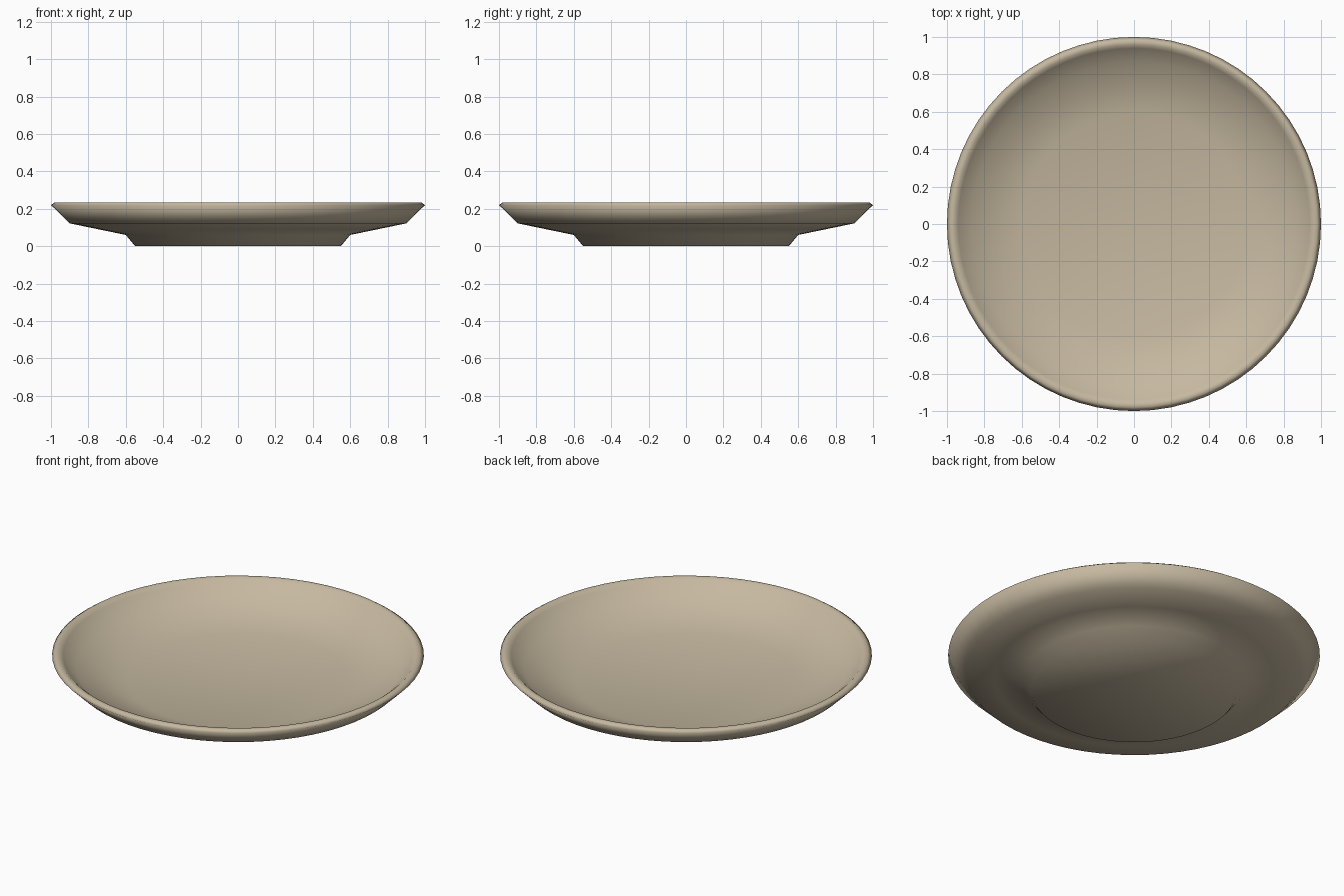
import bpy, bmesh, math

cube = bpy.data.objects.get("Cube")
if cube:
    bpy.data.objects.remove(cube, do_unlink=True)

SEGMENTS = 64

# Stoneware colour
clay = bpy.data.materials.new("warm beige stoneware")
clay.use_nodes = True
color = (0.56, 0.48, 0.35, 1)
clay.diffuse_color = color
shader = clay.node_tree.nodes["Principled BSDF"]
shader.inputs["Base Color"].default_value = color
shader.inputs["Roughness"].default_value = 0.6

# Radius and height, from the foot out to the rim and back to the floor
profile = [
    (0.55, 0.0),      # foot base
    (0.60, 0.06),     # foot top
    (0.75, 0.091),    # middle of the underside
    (0.90, 0.122),    # underside shoulder
    (1.00, 0.22),     # rim edge
    (0.98, 0.234),    # rim top, outer
    (0.96, 0.234),    # rim top, inner
    (0.94, 0.218),    # rim inner edge
    (0.87, 0.152),    # inside shoulder
    (0.60, 0.07),     # floor edge
]


def lathe(name, points, material):
    """Revolve an open profile around z and cap both ends flat."""
    bm = bmesh.new()
    rings = []
    for radius, height in points:
        ring = bmesh.ops.create_circle(bm, segments=SEGMENTS, radius=radius)["verts"]
        bmesh.ops.translate(bm, verts=ring, vec=(0, 0, height))
        rings.append(ring)
    for lower, upper in zip(rings, rings[1:]):
        for i in range(SEGMENTS):
            j = (i + 1) % SEGMENTS
            bm.faces.new((lower[i], lower[j], upper[j], upper[i]))
    bm.faces.new(rings[0])
    bm.faces.new(rings[-1])
    bmesh.ops.recalc_face_normals(bm, faces=bm.faces)
    for face in bm.faces:
        face.smooth = True
    mesh = bpy.data.meshes.new(name)
    bm.to_mesh(mesh)
    bm.free()
    mesh.materials.append(material)
    obj = bpy.data.objects.new(name, mesh)
    bpy.context.collection.objects.link(obj)
    return obj


# Shallow round plate with a raised foot
lathe("plate", profile, clay)
